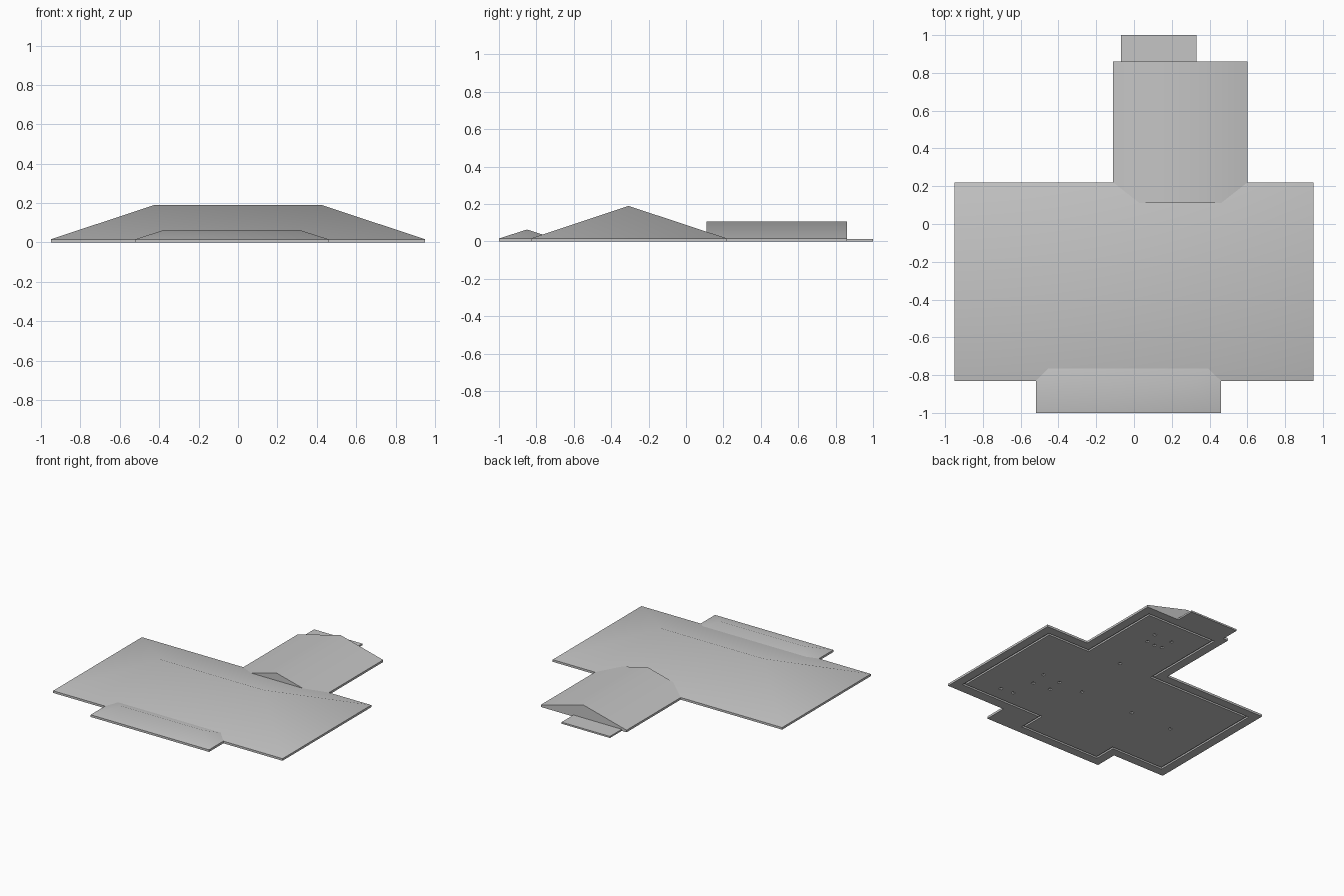
import bpy, bmesh, math
from mathutils import Vector, Matrix

if "Cube" in bpy.data.objects:
    bpy.data.objects.remove(bpy.data.objects["Cube"], do_unlink=True)

GREY = (0.56, 0.56, 0.56, 1)
mat = bpy.data.materials.new("plain grey")
mat.use_nodes = True
mat.diffuse_color = GREY
mat.node_tree.nodes["Principled BSDF"].inputs["Base Color"].default_value = GREY

EAVE = 0.016      # height of the fascia
POCKET = 0.012    # depth of the recesses in the soffit


def finish(name, bm):
    """Turn a bmesh into a named grey object."""
    bmesh.ops.recalc_face_normals(bm, faces=bm.faces)
    me = bpy.data.meshes.new(name)
    bm.to_mesh(me)
    bm.free()
    me.materials.append(mat)
    ob = bpy.data.objects.new(name, me)
    bpy.context.collection.objects.link(ob)
    return ob


def activate(ob):
    bpy.ops.object.select_all(action='DESELECT')
    ob.select_set(True)
    bpy.context.view_layer.objects.active = ob


def smooth(ob):
    activate(ob)
    bpy.ops.object.shade_smooth_by_angle(angle=math.radians(30))


def extrude(bm, faces, height):
    res = bmesh.ops.extrude_face_region(bm, geom=faces)
    verts = [g for g in res["geom"] if isinstance(g, bmesh.types.BMVert)]
    bmesh.ops.translate(bm, verts=verts, vec=(0, 0, height))


def slab(name, outline, height):
    bm = bmesh.new()
    face = bm.faces.new([bm.verts.new((x, y, 0)) for x, y in outline])
    extrude(bm, [face], height)
    return finish(name, bm)


def roof(name, x0, x1, y0, y1, ridge):
    """Solid roof over a rectangle, with a ridge between two points."""
    bm = bmesh.new()
    a, b, c, d = [bm.verts.new((x, y, EAVE))
                  for x, y in ((x0, y0), (x1, y0), (x1, y1), (x0, y1))]
    r, s = [bm.verts.new(p) for p in ridge]
    if abs(ridge[0][0] - ridge[1][0]) > 0.01:      # ridge along x
        sides = [(a, b, s, r), (c, d, r, s), (b, c, s), (d, a, r)]
    else:                                          # ridge along y
        sides = [(b, c, s, r), (d, a, r, s), (a, b, r), (c, d, s)]
    for f in sides + [(d, c, b, a)]:
        bm.faces.new(f)
    smooth(finish(name, bm))


def inset(points, d):
    """Offset a right-angled anticlockwise outline inwards."""
    out = []
    n = len(points)
    for i in range(n):
        p, q, r = (Vector(points[j % n]) for j in (i - 1, i, i + 1))
        u, v = (q - p).normalized(), (r - q).normalized()
        out.append(q + d * (Vector((-u.y, u.x)) + Vector((-v.y, v.x))))
    return out


# Eave slab following the outline of all three roofs
eaves = slab("eave_slab", [
    (-.95, -.83), (-.52, -.83), (-.52, -1), (.46, -1), (.46, -.83), (.95, -.83),
    (.95, .22), (.6, .22), (.6, .86), (-.11, .86), (-.11, .22), (-.95, .22)], EAVE)

# Wall channel and small fixing pockets recessed into the soffit
wall = [(-.885, -.765), (-.455, -.765), (-.455, -.935), (.21, -.935), (.21, -.755),
        (.885, -.755), (.885, .155), (.535, .155), (.535, .795), (-.045, .795),
        (-.045, .155), (-.885, .155)]
bm = bmesh.new()
loops = [[bm.verts.new((p[0], p[1], -.01)) for p in pts]
         for pts in (wall, inset(wall, .016))]
n = len(wall)
ring = [bm.faces.new((loops[0][i], loops[0][(i + 1) % n],
                      loops[1][(i + 1) % n], loops[1][i])) for i in range(n)]
extrude(bm, ring, POCKET + .01)
for x, y in [(.55, -.3), (.53, -.43), (.4, -.31), (.39, -.42), (.65, -.63),
             (.55, -.62), (.2, -.31), (.25, .15), (-.24, -.31), (-.58, -.31),
             (.32, .6), (.3, .5), (.23, .49), (.17, .5), (.17, .6)]:
    bmesh.ops.create_cube(bm, size=1, matrix=Matrix.Translation((x, y, 0))
                          @ Matrix.Diagonal((.022, .022, POCKET * 2, 1)))
cutter = finish("soffit_cutter", bm)
cutter.hide_render = True

mod = eaves.modifiers.new("recess", 'BOOLEAN')
mod.operation = 'DIFFERENCE'
mod.solver = 'EXACT'
mod.object = cutter
activate(eaves)
bpy.ops.object.modifier_apply(modifier=mod.name)
bpy.data.objects.remove(cutter, do_unlink=True)

# Roofs
roof("main_hip_roof", -.95, .95, -.83, .22, [(-.425, -.307, .19), (.425, -.307, .19)])
roof("porch_hip_roof", -.52, .46, -1, -.7, [(-.375, -.85, .064), (.31, -.85, .064)])
roof("rear_gable_roof", -.11, .6, .11, .86, [(.245, .11, .108), (.245, .86, .108)])

# Thin canopy behind the rear gable
slab("rear_canopy", [(-.07, .86), (.33, .86), (.33, 1), (-.07, 1)], .012)
